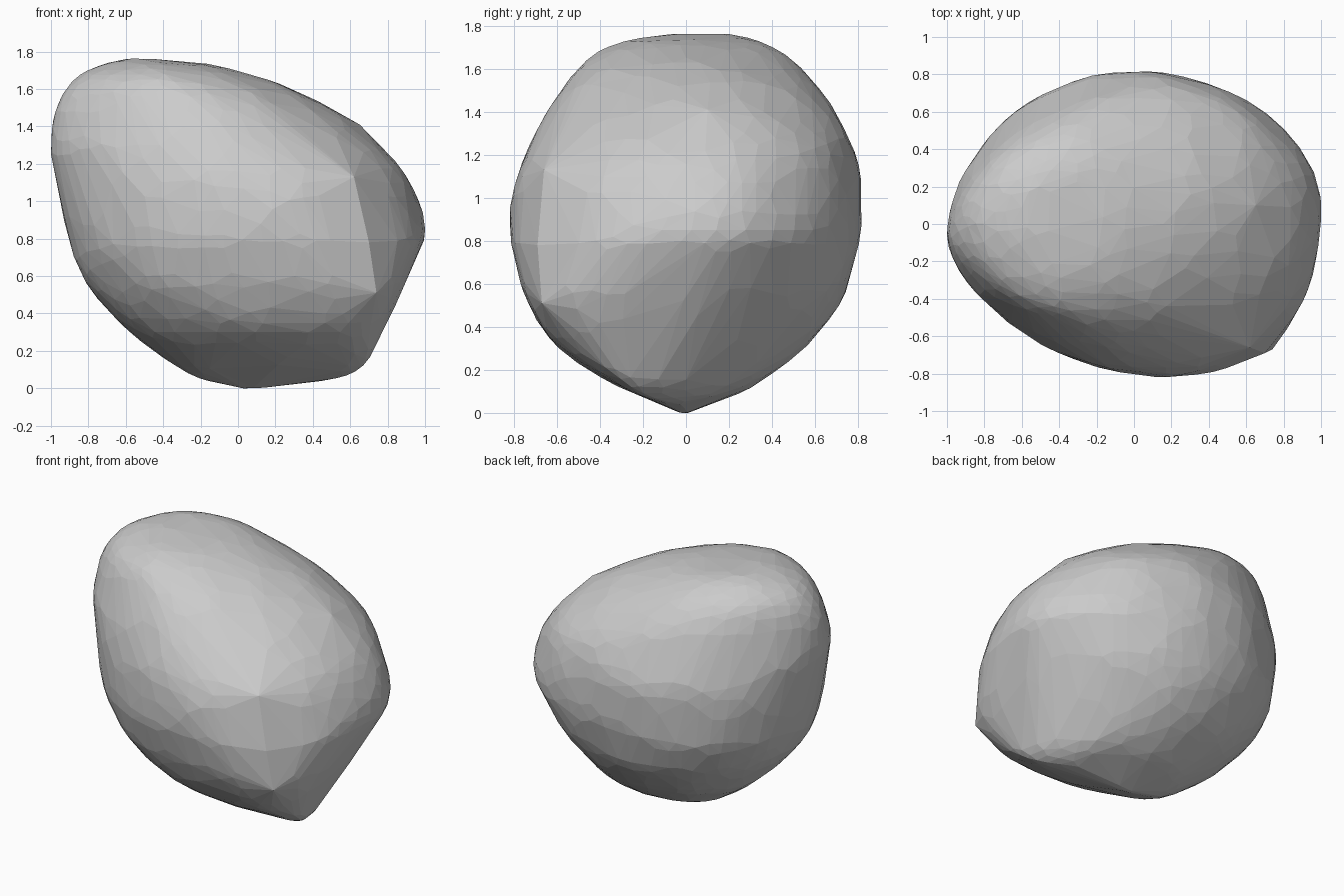
import bpy, bmesh, math
from mathutils import Vector, noise

if "Cube" in bpy.data.objects:
    bpy.data.objects.remove(bpy.data.objects["Cube"])

# Horizontal slices of the boulder:
# z, x left, x right, y front, y back, y of left tip, y of right tip, x of front tip, x of back tip, front-right squareness
SLICES = [
    (0.00, 0.02, 0.08, -0.02, 0.01, 0.00, -0.01, 0.05, 0.05, 2.0),
    (0.04, -0.17, 0.46, -0.12, 0.09, 0.00, -0.06, 0.25, 0.10, 2.5),
    (0.12, -0.33, 0.67, -0.31, 0.30, 0.00, -0.22, 0.30, 0.10, 2.8),
    (0.30, -0.58, 0.77, -0.59, 0.55, 0.00, -0.22, 0.25, 0.05, 3.1),
    (0.50, -0.77, 0.87, -0.73, 0.71, 0.00, -0.10, 0.22, 0.05, 3.4),
    (0.68, -0.87, 0.95, -0.79, 0.78, 0.00, 0.00, 0.20, 0.05, 2.6),
    (0.85, -0.92, 1.00, -0.82, 0.81, 0.00, 0.08, 0.18, 0.05, 2.15),
    (1.10, -0.97, 0.92, -0.79, 0.81, -0.02, 0.10, 0.10, 0.00, 2.15),
    (1.30, -1.00, 0.76, -0.70, 0.75, -0.05, 0.10, -0.05, 0.00, 2.1),
    (1.50, -0.97, 0.49, -0.58, 0.62, -0.05, 0.10, -0.20, -0.20, 2.0),
    (1.65, -0.88, 0.16, -0.45, 0.48, 0.00, 0.05, -0.35, -0.35, 2.0),
    (1.73, -0.73, -0.14, -0.27, 0.33, 0.05, 0.05, -0.45, -0.42, 2.0),
    (1.76, -0.60, -0.42, -0.06, 0.20, 0.07, 0.07, -0.51, -0.50, 2.0),
]
# Sharp corners along the front-right ridge
CORNERS = [(0.74, -0.67, 0.51), (0.70, -0.69, 0.78), (0.62, -0.66, 1.13), (0.65, 0.10, 1.41)]
STEPS, SIDES = 4, 64


def blend(i, t):
    """Catmull-Rom blend between slice i and i + 1."""
    last = len(SLICES) - 1
    rows = [SLICES[min(max(k, 0), last)] for k in (i - 1, i, i + 1, i + 2)]
    return [0.5 * (2 * b + (c - a) * t + (2 * a - 5 * b + 4 * c - d) * t ** 2
                   + (3 * b - a - 3 * c + d) * t ** 3) for a, b, c, d in zip(*rows)]


def slice_point(s, angle):
    """Point on a slice made of four superellipse quarters."""
    z, xl, xr, yf, yb, yl, yr, xf, xb, n = s
    c, q = math.cos(angle), math.sin(angle)
    tip_x, tip_y = (xr, yr) if c >= 0 else (xl, yl)
    side_x, side_y = (xb, yb) if q >= 0 else (xf, yf)
    rise = min(max((z - 0.75) / 0.65, 0), 1)
    if c < 0:
        # left quarters are fuller low down, slimmer near the top
        n = (2.12 if q >= 0 else 2.02) - 0.3 * rise
    elif q >= 0:
        n = 1.9
    return Vector((side_x + (tip_x - side_x) * abs(c) ** (2 / n),
                   tip_y + (side_y - tip_y) * abs(q) ** (2 / n), z))


# Slice points with slight weathering, wrapped into one convex body
bm = bmesh.new()
slices = [blend(i, k / STEPS) for i in range(len(SLICES) - 1) for k in range(STEPS)]
slices.append(SLICES[-1])
for s in slices:
    for k in range(SIDES):
        p = slice_point(s, 2 * math.pi * (k + 0.5) / SIDES)
        out = (p - Vector((0, 0, 0.88))).normalized()
        p += out * 0.008 * (noise.noise(p * 4.5) - 0.1)
        p.z = max(p.z, 0)
        bm.verts.new(p)
for co in CORNERS:
    bm.verts.new(co)
hull = bmesh.ops.convex_hull(bm, input=bm.verts)
inside = {v for v in hull["geom_interior"] + hull["geom_unused"] if isinstance(v, bmesh.types.BMVert)}
bmesh.ops.delete(bm, geom=list(inside), context='VERTS')
bmesh.ops.recalc_face_normals(bm, faces=bm.faces)

mesh = bpy.data.meshes.new("boulder")
bm.to_mesh(mesh)
bm.free()
boulder = bpy.data.objects.new("boulder", mesh)
bpy.context.collection.objects.link(boulder)

# Reduce to irregular flat facets
facets = boulder.modifiers.new("facets", 'DECIMATE')
facets.ratio = min(1.0, 1300 / len(mesh.polygons))
